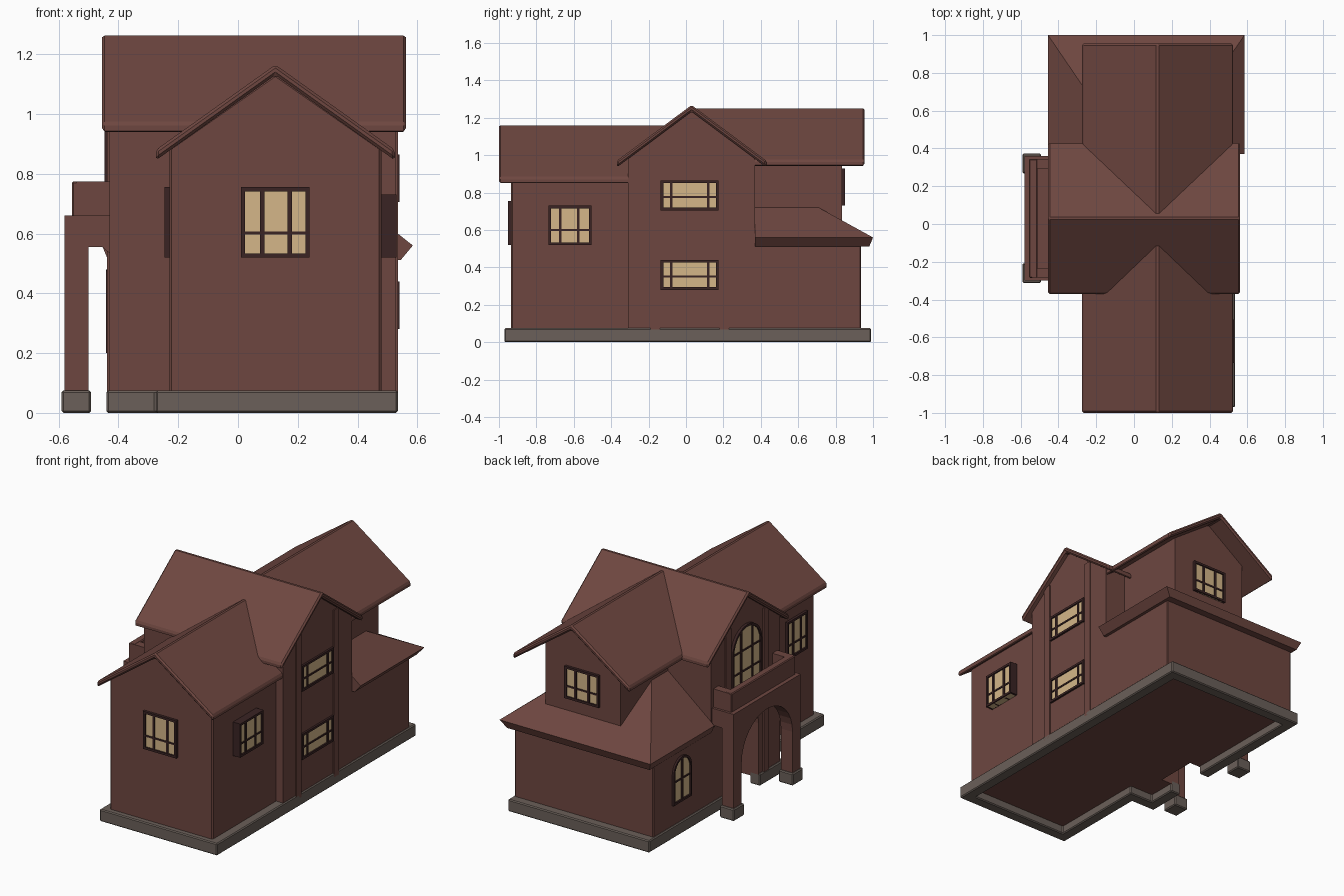
import bpy, bmesh, math
from mathutils import Vector

if "Cube" in bpy.data.objects:
    bpy.data.objects.remove(bpy.data.objects["Cube"])


def material(name, rgb):
    m = bpy.data.materials.new(name)
    m.diffuse_color = (*rgb, 1)
    m.use_nodes = True
    m.node_tree.nodes["Principled BSDF"].inputs["Base Color"].default_value = m.diffuse_color
    return m


BROWN = material("brown_wall_and_roof", (0.155, 0.062, 0.051))
STONE = material("grey_stone", (0.145, 0.116, 0.100))
DARK = material("dark_frame", (0.042, 0.017, 0.017))
GLASS = material("warm_glass", (0.66, 0.47, 0.25))


def finish(bm, name, mat, bevel=0.0):
    bmesh.ops.recalc_face_normals(bm, faces=bm.faces)
    me = bpy.data.meshes.new(name)
    bm.to_mesh(me)
    bm.free()
    me.materials.append(mat)
    ob = bpy.data.objects.new(name, me)
    bpy.context.collection.objects.link(ob)
    if bevel:
        b = ob.modifiers.new("bevel", 'BEVEL')
        b.width, b.segments, b.limit_method = bevel, 1, 'ANGLE'
    return ob


def prism(name, pts, axis, a, b, mat, bevel=0.0):
    """Extrude a 2D outline along an axis; the outline uses the other two axes in order."""
    place = {'x': lambda p, t: (t, p[0], p[1]),
             'y': lambda p, t: (p[0], t, p[1]),
             'z': lambda p, t: (p[0], p[1], t)}[axis]
    bm = bmesh.new()
    lo = [bm.verts.new(place(p, a)) for p in pts]
    hi = [bm.verts.new(place(p, b)) for p in pts]
    bm.faces.new(lo)
    bm.faces.new(hi)
    n = len(pts)
    for i in range(n):
        j = (i + 1) % n
        bm.faces.new((lo[i], lo[j], hi[j], hi[i]))
    return finish(bm, name, mat, bevel)


def box(name, x0, x1, y0, y1, z0, z1, mat, bevel=0.0):
    return prism(name, [(x0, y0), (x1, y0), (x1, y1), (x0, y1)], 'z', z0, z1, mat, bevel)


def gable_wall(name, axis, c, half, peak, slope, a, b, bevel=0.0):
    e = peak - slope * half
    pts = [(c - half, 0.05), (c - half, e), (c, peak), (c + half, e), (c + half, 0.05)]
    return prism(name, pts, axis, a, b, BROWN, bevel)


def gable_roof(name, axis, c, half, ridge, eave, a, b, t=0.035):
    pts = [(c - half, eave), (c, ridge), (c + half, eave),
           (c + half, eave - t), (c, ridge - t), (c - half, eave - t)]
    return prism(name, pts, axis, a, b, BROWN, 0.009)


def arch_path(c, half, z0, z1, arched):
    """Open outline running from bottom left, over the top, to bottom right."""
    if not arched:
        return [(c - half, z0), (c - half, z1), (c + half, z1), (c + half, z0)]
    zs = z1 - half
    arc = [(c - half * math.cos(math.pi * i / 14), zs + half * math.sin(math.pi * i / 14))
           for i in range(15)]
    return [(c - half, z0)] + arc + [(c + half, z0)]


def window(name, axis, face, out, c, half, z0, z1, vbars, hbars, arched=False, depth=0.016):
    f = 0.014

    def part(suffix, pts, d, mat):
        a, b = sorted((face - out * 0.01, face + out * d))
        prism(name + suffix, pts, axis, a, b, mat)

    def bar(suffix, u0, u1, w0, w1, d):
        part(suffix, [(u0, w0), (u1, w0), (u1, w1), (u0, w1)], d, DARK)

    outer = arch_path(c, half, z0, z1, arched)
    inner = arch_path(c, half - f, z0, z1 - f, arched)
    part("_frame", outer + inner[::-1], depth, DARK)
    bar("_sill", c - half, c + half, z0, z0 + f, depth)
    part("_glass", inner, depth - 0.009, GLASS)
    for k, v in enumerate(vbars):
        u = c - half + 2 * half * v
        top = z1 - f / 2
        if arched:
            top = z1 - half + math.sqrt(max(0, (half - f / 2) ** 2 - (u - c) ** 2))
        bar(f"_upright_{k}", u - 0.007, u + 0.007, z0, top, depth - 0.003)
    for k, h in enumerate(hbars):
        z = z0 + (z1 - z0) * h
        bar(f"_crossbar_{k}", c - half + 0.004, c + half - 0.004, z - 0.005, z + 0.005, depth - 0.004)


# Stone base ring, open at the entrance
outer = [(-.44, -.1), (-.44, -.345), (-.275, -.345), (-.275, -.97),
         (.535, -.97), (.535, .99), (-.44, .99), (-.44, .16)]
inner = [(-.37, -.1), (-.37, -.275), (-.205, -.275), (-.205, -.9),
         (.465, -.9), (.465, .92), (-.37, .92), (-.37, .16)]
prism("stone_base", outer + inner[::-1], 'z', 0, 0.075, STONE, 0.006)

# Walls
CX, CY = 0.125, 0.03
gable_wall("front_wing_wall", 'y', CX, 0.355, 1.135, 0.7, -.935, -.25, 0.008)
cross = gable_wall("cross_wing_wall", 'x', CY, 0.34, 1.235, 0.725, -.43, .528)
gable_wall("upper_back_wall", 'y', CX, 0.26, 1.225, 0.7, .2, .835)
box("lower_back_wall", -.43, .526, .3, .935, .05, .53, BROWN, 0.006)

# Arched entrance recess
cutter = prism("entrance_cutter", arch_path(CY, .13, -.1, .52, True), 'x', -.6, -.3, BROWN)
cutter.hide_render = True
cutter.hide_viewport = True
cutter.display_type = 'WIRE'
cut = cross.modifiers.new("entrance", 'BOOLEAN')
cut.operation, cut.object, cut.solver = 'DIFFERENCE', cutter, 'EXACT'

# Main roofs
gable_roof("front_roof", 'y', CX, 0.4, 1.165, 0.88, -1.0, -.05)
gable_roof("cross_roof", 'x', CY, 0.4, 1.268, 0.97, -.455, .562)
gable_roof("back_roof", 'y', CX, 0.4, 1.255, 0.973, .04, .955)

# Hipped skirt roof around the lower back room
bm = bmesh.new()
for x0, x1, y1, z in ((-.435, .545, .98, .512), (-.455, .585, 1.0, .56)):
    for x, y in ((x0, .37), (x1, .37), (x1, y1), (x0, y1)):
        bm.verts.new((x, y, z))
for x, y, z in ((-.135, .53, .8185), (.385, .71, .7195)):
    bm.verts.new((x, y, z))
    bm.verts.new((x, .37, z))
bmesh.ops.convex_hull(bm, input=bm.verts)
bmesh.ops.dissolve_limit(bm, angle_limit=0.01, verts=bm.verts, edges=bm.edges)
finish(bm, "skirt_roof", BROWN)

# Pilaster strips on both cross gables
for side, x0, x1 in (("right", .5, .535), ("left", -.438, -.4)):
    for k, (y0, y1) in enumerate(((-.19, -.14), (.18, .23))):
        box(f"{side}_pilaster_{k}", x0, x1, y0, y1, .05, 1.09, BROWN)

# Porch: arched front, deck, corbels and pier footings
arc = [(CY + .25 * math.cos(math.pi * i / 16), .33 + .24 * math.sin(math.pi * i / 16))
       for i in range(17)]
prism("porch_arch", [(-.3, .06), (-.3, .66), (.36, .66), (.36, .06), (.28, .06)] + arc + [(-.22, .06)],
      'x', -.58, -.5, BROWN)
box("porch_deck", -.502, -.42, -.3, .36, .555, .66, BROWN)
for k, (y0, y1) in enumerate(((-.3, -.22), (.28, .36))):
    prism(f"porch_corbel_{k}", [(-.425, .53), (-.455, .556), (-.425, .556)], 'y', y0, y1, BROWN)
    box(f"pier_footing_{k}", -.59, -.492, y0 - .012, y1 + .012, 0, .075, STONE, 0.006)

# Balcony parapet
box("parapet_front", -.555, -.51, -.285, .345, .65, .775, BROWN, 0.005)
for k, (y0, y1) in enumerate(((-.285, -.235), (.295, .345))):
    box(f"parapet_side_{k}", -.54, -.42, y0, y1, .65, .774, BROWN)

# Windows
window("front_window", 'y', -.935, -1, .125, .115, .52, .755, (.31, .71), (.35,))
window("right_front_window", 'x', .48, 1, -.62, .115, .52, .73, (.27, .69), (.38,), depth=.05)
window("left_front_window", 'x', -.23, -1, -.75, .1, .52, .755, (.31, .69), (.35,))
window("back_window", 'y', .835, 1, .125, .118, .73, .93, (.31, .69), (.38,))
for tag, z0 in (("upper", .705), ("lower", .28)):
    window(f"right_{tag}_window", 'x', .528, 1, .02, .155, z0, z0 + .16, (.18, .82), (.45,), depth=.012)
window("balcony_window", 'x', -.43, -1, CY, .145, .66, 1.06, (.31, .69), (.3, .62), True)
window("left_back_window", 'x', -.43, -1, .66, .09, .2, .48, (.5,), (.5,), True, .012)
